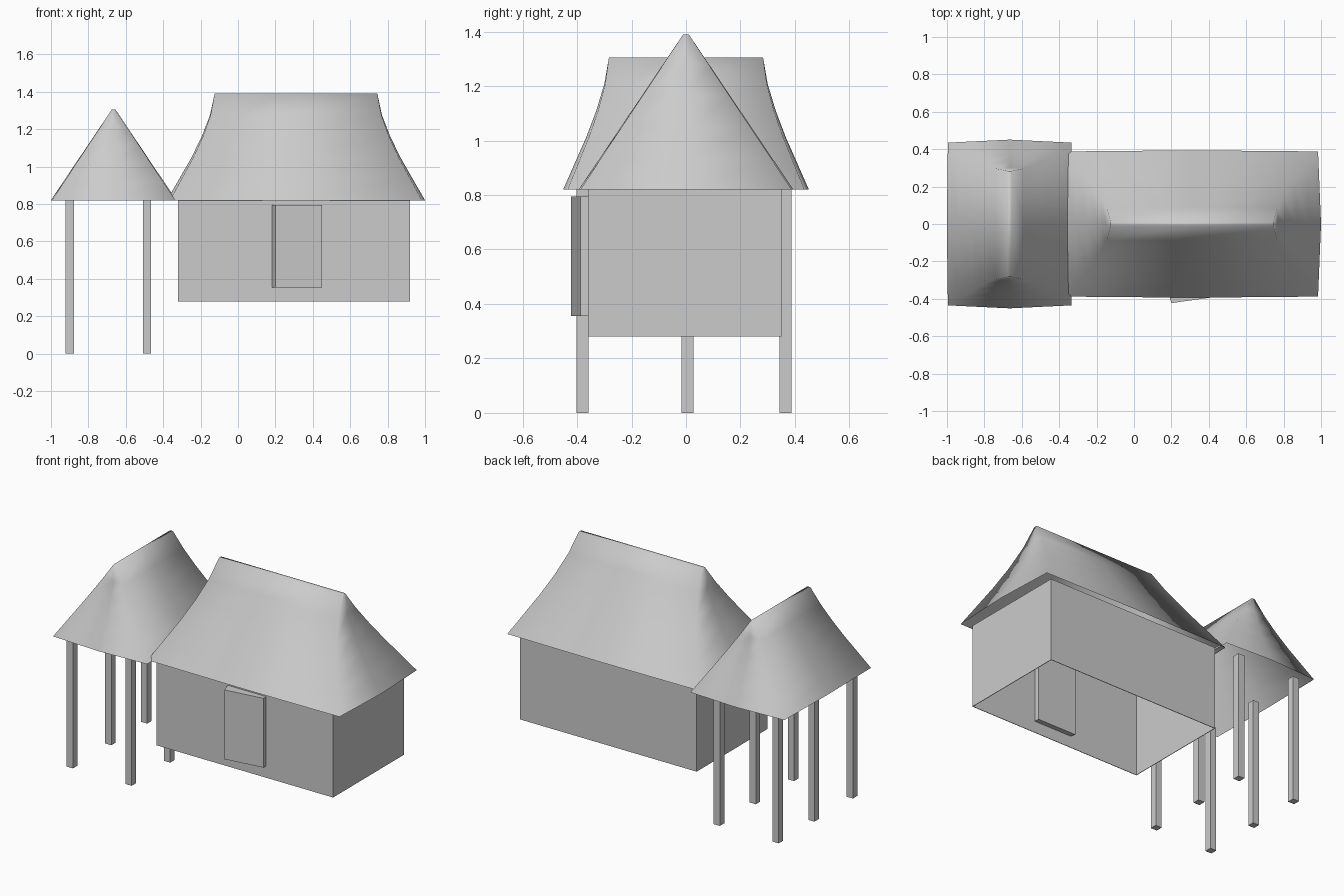
import bpy
import bmesh

default = bpy.data.objects.get("Cube")
if default:
    bpy.data.objects.remove(default)

# One plain grey for everything
grey = bpy.data.materials.new("plain_grey")
grey.use_nodes = True
grey.diffuse_color = (0.6, 0.6, 0.6, 1)
grey.node_tree.nodes["Principled BSDF"].inputs["Base Color"].default_value = (0.6, 0.6, 0.6, 1)


def finish(name, bm, smooth=False):
    bmesh.ops.recalc_face_normals(bm, faces=bm.faces)
    mesh = bpy.data.meshes.new(name)
    for f in bm.faces:
        f.smooth = smooth
    bm.to_mesh(mesh)
    bm.free()
    mesh.materials.append(grey)
    obj = bpy.data.objects.new(name, mesh)
    bpy.context.collection.objects.link(obj)
    return obj


def loft(name, rings, cap_bottom=True, cap_top=True, smooth=False):
    """Skin a stack of closed rings, bottom and top caps optional."""
    bm = bmesh.new()
    loops = [[bm.verts.new(p) for p in ring] for ring in rings]
    n = len(loops[0])
    for a, b in zip(loops, loops[1:]):
        for i in range(n):
            j = (i + 1) % n
            bm.faces.new((a[i], a[j], b[j], b[i]))
    if cap_bottom:
        bm.faces.new(loops[0])
    if cap_top:
        bm.faces.new(loops[-1])
    return finish(name, bm, smooth)


def prism(name, plan, z0, z1, **caps):
    return loft(name, [[(x, y, z) for x, y in plan] for z in (z0, z1)], **caps)


def rect(x0, x1, y0, y1):
    return [(x0, y0), (x1, y0), (x1, y1), (x0, y1)]


# Fraction down the slope -> how far the concave hip has flared out
FLARE = [(1, 1), (0.8, 0.74), (0.6, 0.48), (0.4, 0.26), (0.2, 0.09), (0, 0)]
EAVE = 0.82


def hip_roof(name, cx, top, ridge, eave_long, eave_short, turned=False):
    """Thatched hip roof with flared ends, open underneath."""
    rings = []
    for down, flare in FLARE:
        a = ridge + (eave_long - ridge) * flare
        b = 0.01 + (eave_short - 0.01) * down
        bulge, belly = 0.016 * down, 0.006 * down
        ring = [(-a, -b), (0, -b - belly), (a, -b), (a + bulge, 0),
                (a, b), (0, b + belly), (-a, b), (-a - bulge, 0)]
        z = top + (EAVE - top) * down
        rings.append([(cx - v, u, z) if turned else (cx + u, v, z) for u, v in ring])
    return loft(name, rings, cap_bottom=False, smooth=True)


# Roofs
hip_roof("house_roof", 0.31, 1.39, 0.435, 0.674, 0.388)
hip_roof("porch_roof", -0.665, 1.305, 0.283, 0.435, 0.33, turned=True)

# House walls: thin shell open at floor and ceiling
walls = prism("house_walls", rect(-0.32, 0.92, -0.36, 0.35), 0.28, EAVE,
              cap_bottom=False, cap_top=False)
shell = walls.modifiers.new("thickness", "SOLIDIFY")
shell.thickness = 0.005
shell.offset = -1

# Door, standing slightly ajar in the front wall
prism("door", [(0.2, -0.423), (0.45, -0.388), (0.45, -0.325), (0.17, -0.325)], 0.355, 0.795)

# Porch posts
for side, x in (("right", -0.9), ("left", -0.487)):
    for place, y in (("front", -0.38), ("middle", 0.005), ("back", 0.365)):
        prism(f"porch_post_{place}_{side}",
              rect(x - 0.022, x + 0.022, y - 0.022, y + 0.022), 0, EAVE)
